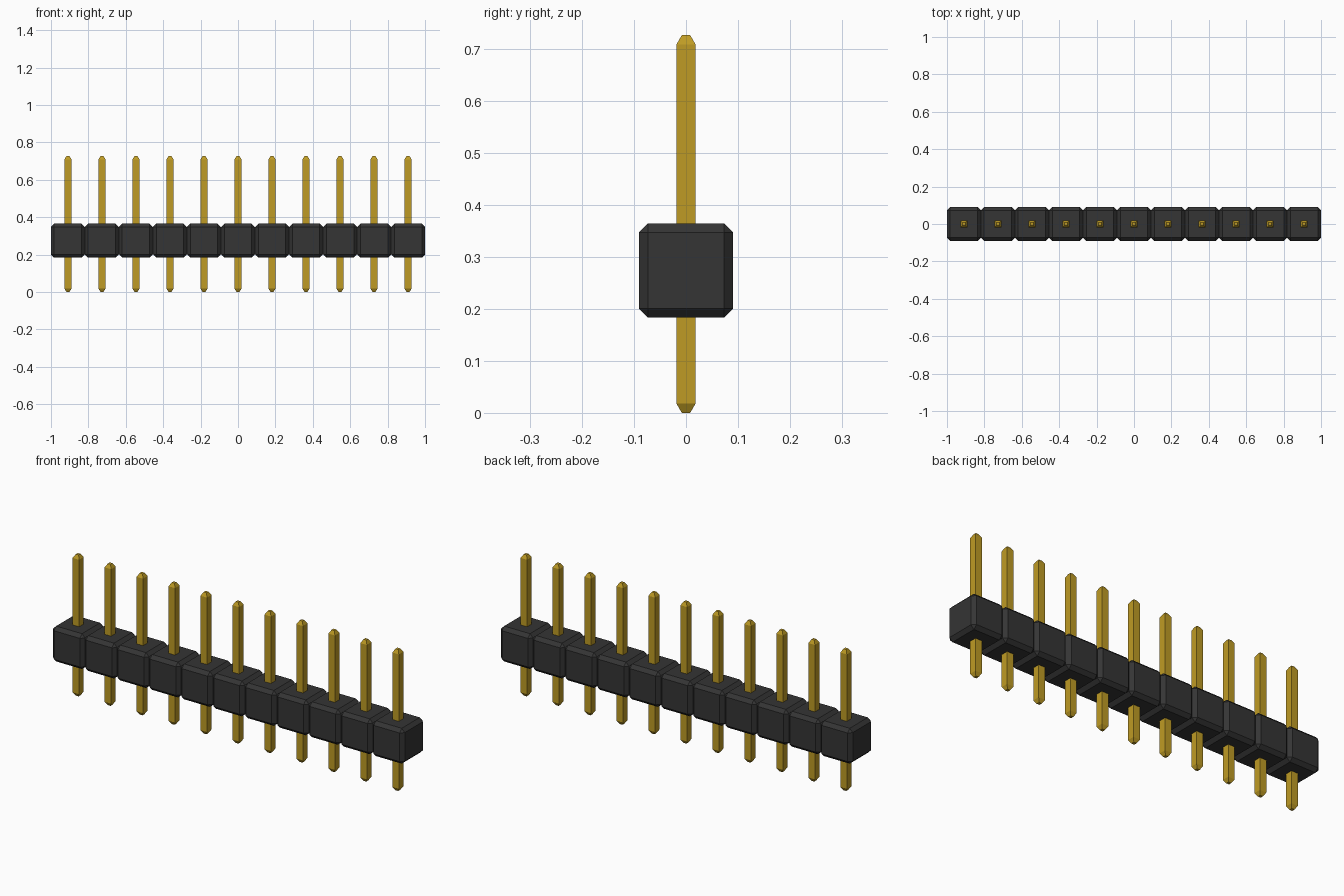
import bpy
import bmesh

COUNT = 11
PITCH = 2 / COUNT
HEIGHT = 0.727
BODY_Z = 0.274
CHAMFER = 0.0175
PIN_HALF = 0.0185
TIP_HALF = 0.008
TIP_LENGTH = 0.018

cube = bpy.data.objects.get("Cube")
if cube:
    bpy.data.objects.remove(cube, do_unlink=True)


def make_material(name, color):
    mat = bpy.data.materials.new(name)
    mat.use_nodes = True
    mat.diffuse_color = color
    mat.node_tree.nodes["Principled BSDF"].inputs["Base Color"].default_value = color
    return mat


def make_object(name, bm, mat, x):
    mesh = bpy.data.meshes.new(name)
    bmesh.ops.recalc_face_normals(bm, faces=bm.faces)
    bm.to_mesh(mesh)
    bm.free()
    mesh.materials.append(mat)
    obj = bpy.data.objects.new(name, mesh)
    obj.location.x = x
    bpy.context.collection.objects.link(obj)
    return obj


def housing_mesh():
    # Chamfered cube, one per pin
    bm = bmesh.new()
    bmesh.ops.create_cube(bm, size=PITCH)
    bmesh.ops.bevel(bm, geom=bm.edges[:], offset=CHAMFER, offset_type='OFFSET',
                    segments=1, affect='EDGES')
    bmesh.ops.translate(bm, verts=bm.verts, vec=(0, 0, BODY_Z))
    return bm


def pin_mesh():
    # Square shaft with a tapered, blunt tip at both ends
    bm = bmesh.new()
    profile = [(TIP_HALF, 0), (PIN_HALF, TIP_LENGTH),
               (PIN_HALF, HEIGHT - TIP_LENGTH), (TIP_HALF, HEIGHT)]
    corners = [(-1, -1), (1, -1), (1, 1), (-1, 1)]
    rings = [[bm.verts.new((sx * r, sy * r, z)) for sx, sy in corners]
             for r, z in profile]
    for low, high in zip(rings, rings[1:]):
        for i in range(4):
            j = (i + 1) % 4
            bm.faces.new((low[i], low[j], high[j], high[i]))
    bm.faces.new(rings[0][::-1])
    bm.faces.new(rings[-1])
    return bm


black = make_material("black plastic", (0.035, 0.035, 0.035, 1))
gold = make_material("gold metal", (0.52, 0.33, 0.018, 1))

# Row of housing segments and pins
for n in range(COUNT):
    x = (n - (COUNT - 1) / 2) * PITCH
    make_object(f"housing_segment_{n + 1}", housing_mesh(), black, x)
    make_object(f"pin_{n + 1}", pin_mesh(), gold, x)
